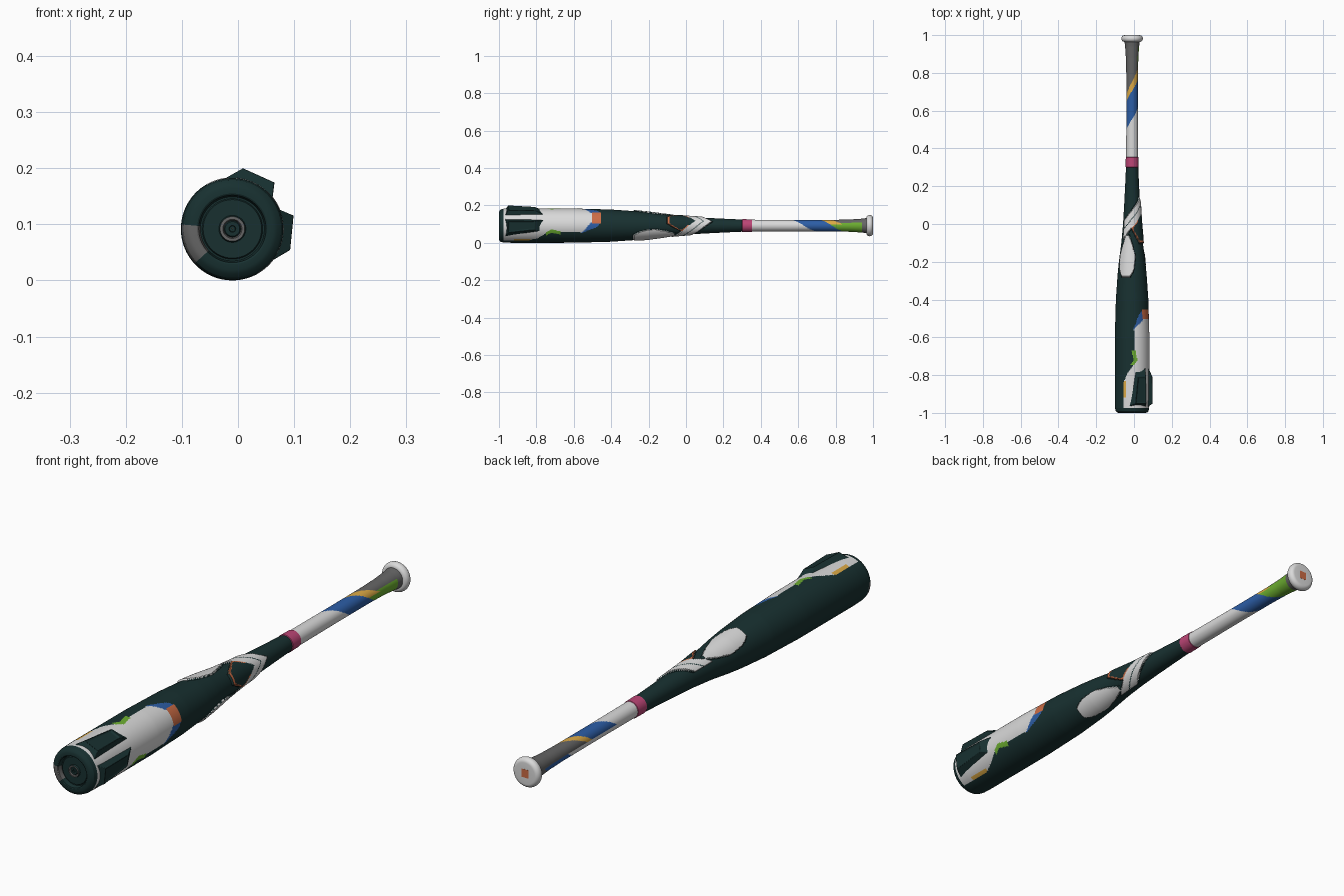
import bpy, bmesh, math

if "Cube" in bpy.data.objects:
    bpy.data.objects.remove(bpy.data.objects["Cube"])

AXIS_X, AXIS_Z = -0.01, 0.0918   # long axis of the bat
FACING = 30                      # direction of the decorated side, degrees
SEGMENTS = 144

PALETTE = {
    "dark_teal": (0.009, 0.03, 0.03),
    "white": (0.7, 0.7, 0.7),
    "grey": (0.13, 0.13, 0.13),
    "pink": (0.5, 0.06, 0.18),
    "blue": (0.025, 0.11, 0.38),
    "yellow": (0.72, 0.4, 0.06),
    "green": (0.15, 0.42, 0.03),
    "orange": (0.6, 0.15, 0.06),
}
NAMES = list(PALETTE)
MATERIALS = []
for name, rgb in PALETTE.items():
    mat = bpy.data.materials.new(name)
    mat.use_nodes = True
    mat.diffuse_color = (*rgb, 1)
    bsdf = mat.node_tree.nodes["Principled BSDF"]
    bsdf.inputs["Base Color"].default_value = (*rgb, 1)
    bsdf.inputs["Roughness"].default_value = 0.6
    MATERIALS.append(mat)


def interp(points, y):
    """Piecewise linear lookup."""
    if y <= points[0][0]:
        return points[0][1]
    for (y0, a), (y1, b) in zip(points, points[1:]):
        if y <= y1:
            return a + (b - a) * (y - y0) / (y1 - y0)
    return points[-1][1]


def polar(radius, degrees, y):
    a = math.radians(degrees)
    return (AXIS_X + radius * math.cos(a), y, AXIS_Z + radius * math.sin(a))


def finish(name, bm, angle=40):
    bmesh.ops.recalc_face_normals(bm, faces=bm.faces)
    mesh = bpy.data.meshes.new(name)
    bm.to_mesh(mesh)
    bm.free()
    for mat in MATERIALS:
        mesh.materials.append(mat)
    obj = bpy.data.objects.new(name, mesh)
    bpy.context.collection.objects.link(obj)
    bpy.ops.object.select_all(action="DESELECT")
    obj.select_set(True)
    bpy.context.view_layer.objects.active = obj
    bpy.ops.object.shade_smooth_by_angle(angle=math.radians(angle))
    return obj


def lathe(name, rings, colour, relief=lambda d, y: 0, angle=40):
    """Turn (y, radius) rings about the axis; colour is a rule of angle, y and radius."""
    bm = bmesh.new()
    step = 360 / SEGMENTS
    loops = []
    for y, r in rings:
        loops.append([bm.verts.new(polar(r + relief(i * step, y), i * step, y))
                      for i in range(SEGMENTS)])
    for j in range(len(loops) - 1):
        y = (rings[j][0] + rings[j + 1][0]) / 2
        r = (rings[j][1] + rings[j + 1][1]) / 2
        for i in range(SEGMENTS):
            k = (i + 1) % SEGMENTS
            f = bm.faces.new((loops[j][i], loops[j][k], loops[j + 1][k], loops[j + 1][i]))
            f.material_index = NAMES.index(colour((i + 0.5) * step, y, r))
    return finish(name, bm, angle)


def off_centre(a):
    """Unsigned angle away from the decorated side."""
    return abs((a - FACING + 180) % 360 - 180)


# Barrel and taper: painted panel near the tip, raised wrap at the throat
BODY = [(-0.975, 0.0905), (-0.93, 0.0918), (-0.6, 0.0915), (-0.4, 0.086), (-0.27, 0.077),
        (-0.2, 0.07), (-0.1, 0.057), (0, 0.048), (0.1, 0.042), (0.2, 0.037), (0.3, 0.0325)]
PANEL = [(-0.975, 90), (-0.84, 90), (-0.78, 72), (-0.72, 45), (-0.67, 52),
         (-0.55, 54), (-0.48, 36), (-0.455, 22)]
PATCH = [(-0.28, 18), (-0.24, 33), (-0.17, 40), (-0.11, 28), (-0.06, 10)]


def wrap_colour(a, y):
    """Colour of the raised throat wrap, or None outside it."""
    d = off_centre(a)
    front = 0.05 - 0.07 * d / 60
    back = 0.14 - 0.09 * d / 85
    if d < 115 and front < y < back:
        return "dark_teal" if abs(y - (front + back) / 2) < 0.003 else "white"
    edge = -0.1 + 0.07 * max(0, d - 20) / 40
    if d < 62 and edge < y <= front:
        rim = y < edge + 0.013 or d > 52 or (y > front - 0.008 and d > 25)
        return "orange" if rim else "dark_teal"
    if -0.28 < y < -0.06 and abs(d - 85) < interp(PATCH, y):
        return "white"
    return None


def body_relief(a, y):
    return 0.006 if -0.3 < y < 0.15 and wrap_colour(a, y) else 0


def body_colour(a, y, r):
    d = off_centre(a)
    if y < -0.455:
        half = interp(PANEL, y)
        if -0.75 < y < -0.67 and half - 3 < d < half + 10:
            return "green"
        if d > half:
            return "dark_teal"
        if -0.92 < y < -0.83 and d > 80:
            return "yellow"
        if y > -0.505 and d < 22:
            return "orange"
        if y > -0.56 and d > half - 26 * min(1, (y + 0.56) / 0.06):
            return "blue"
        return "white"
    return wrap_colour(a, y) or "dark_teal"


count = 230
body_rings = [(-0.975 + 1.275 * i / count, 0) for i in range(count + 1)]
lathe("barrel", [(y, interp(BODY, y)) for y, _ in body_rings], body_colour, body_relief)

# Stepped end cap
CAP = [(-0.985, 0.0005), (-0.985, 0.005), (-0.99, 0.006), (-0.99, 0.013), (-0.986, 0.015),
       (-0.992, 0.017), (-0.992, 0.022), (-0.985, 0.024), (-0.985, 0.052), (-0.981, 0.054),
       (-0.981, 0.057), (-0.998, 0.06), (-1, 0.063), (-1, 0.073), (-0.997, 0.08),
       (-0.99, 0.087), (-0.975, 0.0905)]


def cap_colour(a, y, r):
    if 0.015 < r < 0.023 or (175 < a < 222 and r > 0.057):
        return "grey"
    return "dark_teal"


lathe("end_cap", CAP, cap_colour, angle=30)

# Two raised fins either side of the panel centre
for side, label in ((1, "upper"), (-1, "lower")):
    bm = bmesh.new()
    heading = math.radians(FACING + 35.6 * side)

    def place(out, inward, y):
        c, s = math.cos(heading), math.sin(heading)
        t = -side * inward
        return (AXIS_X + out * c - t * s, y, AXIS_Z + out * s + t * c)

    base = [bm.verts.new(place(*p)) for p in (
        (0.07, -0.054, -0.968), (0.078, 0.043, -0.968), (0.078, 0.04, -0.75), (0.07, -0.03, -0.75))]
    top = [bm.verts.new(place(*p)) for p in (
        (0.107, -0.027, -0.95), (0.107, 0.034, -0.95), (0.105, 0.033, -0.81), (0.105, -0.012, -0.81))]
    bm.faces.new(base)
    crown = bm.faces.new(top)
    for i in range(4):
        k = (i + 1) % 4
        bm.faces.new((base[i], base[k], top[k], top[i]))
    bmesh.ops.recalc_face_normals(bm, faces=bm.faces)
    bmesh.ops.inset_individual(bm, faces=[crown], thickness=0.009, depth=-0.004)
    fin = finish(label + "_fin", bm, 30)
    bevel = fin.modifiers.new("soft_edges", "BEVEL")
    bevel.width = 0.002
    bevel.segments = 2

# Pink collar between taper and grip
lathe("collar", [(0.3, 0.0325), (0.302, 0.0345), (0.353, 0.0335), (0.355, 0.03)],
      lambda a, y, r: "pink")

# Grip with spiral colour bands
GRIP = [(0.35, 0.0315), (0.6, 0.0305), (0.8, 0.031), (0.88, 0.033), (0.94, 0.037), (0.97, 0.041)]


def grip_colour(a, y, r):
    turn = ((180 - a) % 360) / 180
    if y < 0.48 + 0.15 * turn:
        return "white"
    if y < 0.63 + 0.15 * turn:
        return "blue"
    if turn < 0.95 and y < 0.66 + 0.19 * turn:
        return "yellow"
    if 0.85 < turn < 1.7 and y < 0.94:
        return "green"
    return "grey"


grip_rings = [0.35 + 0.62 * i / 124 for i in range(125)]
lathe("grip", [(y, interp(GRIP, y)) for y in grip_rings], grip_colour)

# Rounded knob, with a flat coloured plate on its end
knob = [(0.965, 0.036)]
for i in range(13):
    t = math.pi * i / 12
    knob.append((0.982 - 0.0175 * math.cos(t), 0.041 + 0.016 * math.sin(t)))
knob += [(0.9995, 0.02), (0.9995, 0.0005)]
lathe("knob", knob, lambda a, y, r: "white")

bm = bmesh.new()
bmesh.ops.create_cube(bm, size=1)
for v in bm.verts:
    v.co = (AXIS_X + v.co.x * 0.03, 0.998 + v.co.y * 0.004, AXIS_Z + v.co.z * 0.032)
for f in bm.faces:
    f.material_index = NAMES.index("orange")
finish("knob_plate", bm)
